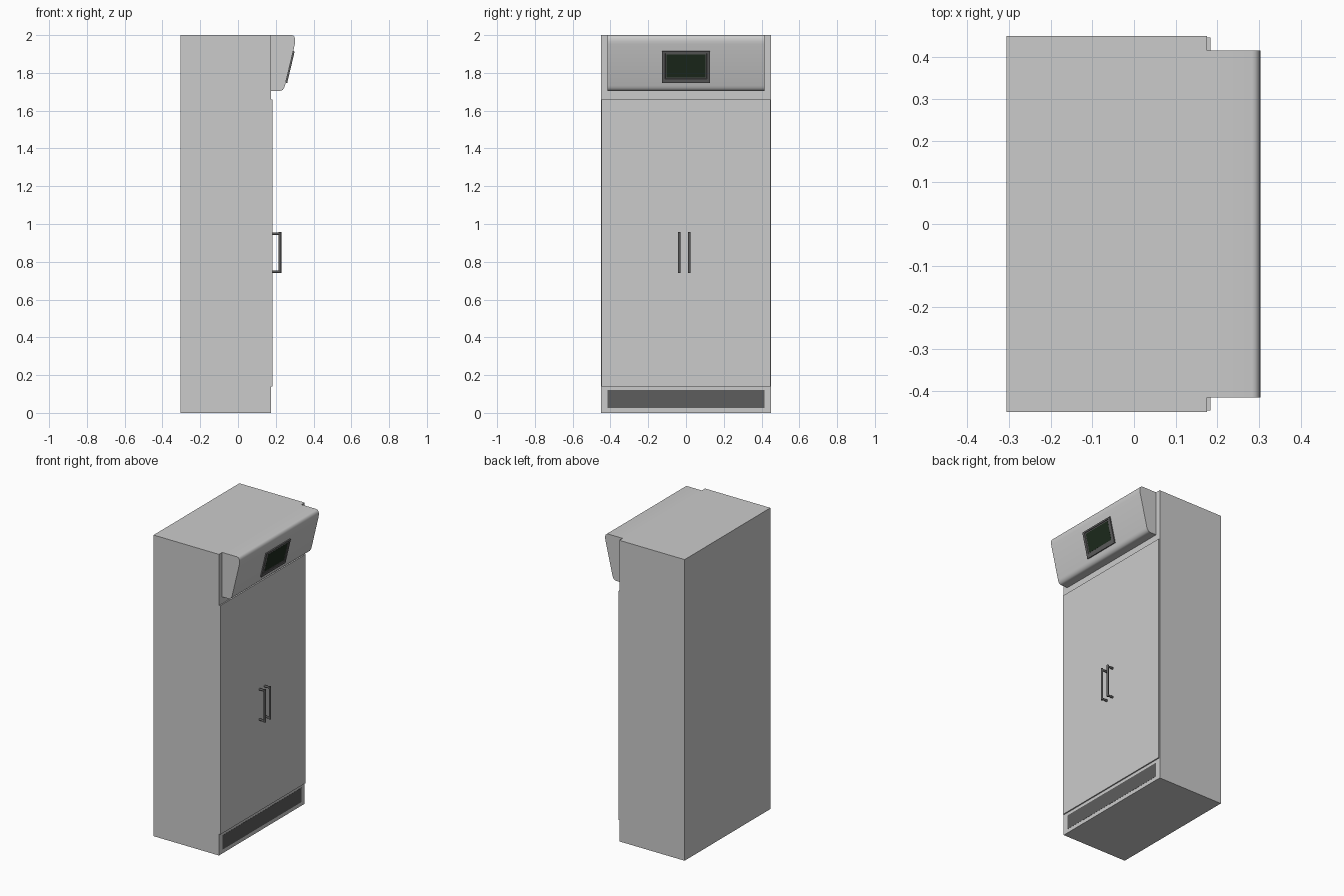
import bpy, bmesh, math
from mathutils import Matrix, Vector

if "Cube" in bpy.data.objects:
    bpy.data.objects.remove(bpy.data.objects["Cube"])


def material(name, r, g, b):
    m = bpy.data.materials.new(name)
    m.diffuse_color = (r, g, b, 1)
    m.use_nodes = True
    m.node_tree.nodes["Principled BSDF"].inputs["Base Color"].default_value = m.diffuse_color
    return m


STEEL = material("steel", 0.52, 0.52, 0.52)
DARK = material("dark_grey", 0.11, 0.11, 0.11)
GLASS = material("dark_green_glass", 0.012, 0.024, 0.012)


def finish(name, bm, mat=None):
    bmesh.ops.recalc_face_normals(bm, faces=bm.faces)
    me = bpy.data.meshes.new(name)
    bm.to_mesh(me)
    bm.free()
    ob = bpy.data.objects.new(name, me)
    bpy.context.collection.objects.link(ob)
    if mat:
        me.materials.append(mat)
    return ob


def smooth(ob, angle):
    bpy.ops.object.select_all(action='DESELECT')
    ob.select_set(True)
    bpy.context.view_layer.objects.active = ob
    bpy.ops.object.shade_smooth_by_angle(angle=math.radians(angle))


def add_box(bm, x, y, z):
    size = [b - a for a, b in (x, y, z)]
    mid = Vector([(a + b) / 2 for a, b in (x, y, z)])
    bmesh.ops.create_cube(bm, size=1, matrix=Matrix.Translation(mid) @ Matrix.Diagonal((*size, 1)))


def box(name, x, y, z, mat=None):
    bm = bmesh.new()
    add_box(bm, x, y, z)
    return finish(name, bm, mat)


# Cabinet, door panel and kick vent
box("cabinet_body", (-0.305, 0.175), (-0.45, 0.45), (0, 2), STEEL)
box("door_panel", (0.175, 0.183), (-0.447, 0.447), (0.14, 1.66))
box("kick_vent", (0.17, 0.176), (-0.415, 0.415), (0.025, 0.12), DARK)

# Control hood: side profile (x, z) extruded along y
profile = [(0.175, 2), (0.283, 2), (0.291, 1.998), (0.298, 1.992), (0.302, 1.982),
           (0.303, 1.968), (0.301, 1.952), (0.2485, 1.732), (0.244, 1.72),
           (0.236, 1.709), (0.225, 1.705), (0.175, 1.705)]
bm = bmesh.new()
face = bm.faces.new([bm.verts.new((x, -0.416, z)) for x, z in profile])
ext = bmesh.ops.extrude_face_region(bm, geom=[face])["geom"]
bmesh.ops.translate(bm, vec=(0, 0.832, 0), verts=[v for v in ext if isinstance(v, bmesh.types.BMVert)])
smooth(finish("control_hood", bm, STEEL), 40)

# Tilted display: raised bezel with a recessed glass pane
tilt = Matrix.Translation((0.2725, 0, 1.832)) @ Matrix.Rotation(math.atan(0.236), 4, 'Y')
bm = bmesh.new()
add_box(bm, (-0.005, 0.008), (-0.127, 0.127), (-0.086, 0.086))
bm.faces.ensure_lookup_table()
front = max(bm.faces, key=lambda f: f.calc_center_median().x)
bmesh.ops.inset_region(bm, faces=[front], thickness=0.023)
bmesh.ops.translate(bm, vec=(0, 0, 0.006), verts=front.verts)
bmesh.ops.inset_region(bm, faces=[front], thickness=0.002, depth=-0.003)
bm.transform(tilt)
finish("display_bezel", bm, DARK)
pane = box("display_glass", (0.004, 0.0055), (-0.102, 0.102), (-0.056, 0.068), GLASS)
pane.data.transform(tilt)


# Door handles: upright bar on two round posts
def rod(bm, a, b, r):
    a, b = Vector(a), Vector(b)
    rot = (b - a).to_track_quat('Z', 'Y').to_matrix().to_4x4()
    bmesh.ops.create_cone(bm, cap_ends=True, segments=16, radius1=r, radius2=r,
                          depth=(b - a).length, matrix=Matrix.Translation((a + b) / 2) @ rot)


for name, y in (("handle_left", -0.036), ("handle_right", 0.018)):
    bm = bmesh.new()
    rod(bm, (0.222, y, 0.74), (0.222, y, 0.957), 0.007)
    for z in (0.748, 0.949):
        rod(bm, (0.18, y, z), (0.222, y, z), 0.007)
    smooth(finish(name, bm, DARK), 40)
